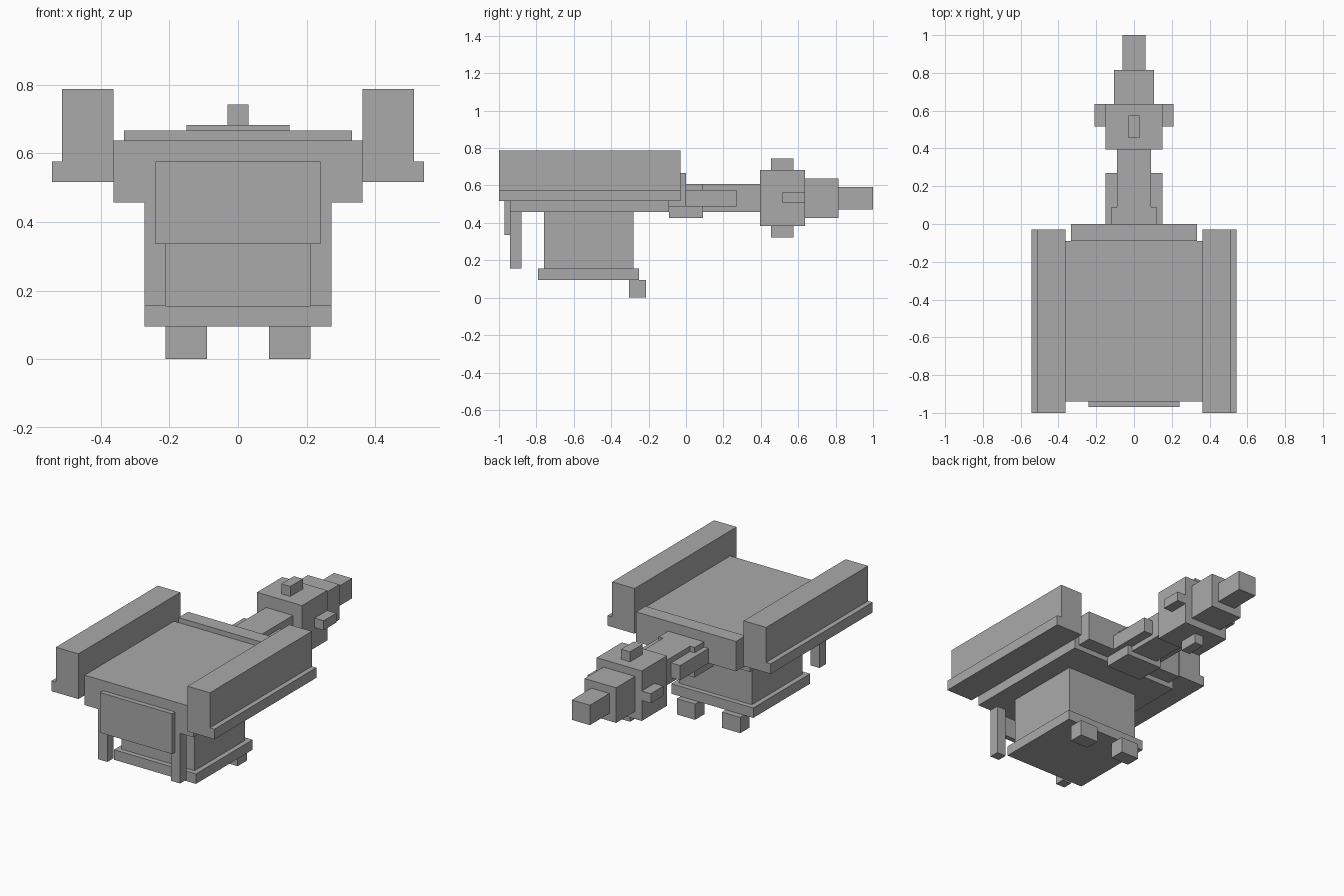
import bpy, bmesh

if "Cube" in bpy.data.objects:
    bpy.data.objects.remove(bpy.data.objects["Cube"])

grey = bpy.data.materials.new("plain_grey")
grey.diffuse_color = (0.4, 0.4, 0.4, 1)
grey.use_nodes = True
grey.node_tree.nodes["Principled BSDF"].inputs["Base Color"].default_value = grey.diffuse_color


def prism(name, profile, y0, y1):
    """Extrude an (x, z) outline along y."""
    bm = bmesh.new()
    face = bm.faces.new([bm.verts.new((x, y0, z)) for x, z in profile])
    out = bmesh.ops.extrude_face_region(bm, geom=[face])
    moved = [v for v in out["geom"] if isinstance(v, bmesh.types.BMVert)]
    bmesh.ops.translate(bm, verts=moved, vec=(0, y1 - y0, 0))
    bmesh.ops.recalc_face_normals(bm, faces=bm.faces)
    mesh = bpy.data.meshes.new(name)
    bm.to_mesh(mesh)
    bm.free()
    mesh.materials.append(grey)
    ob = bpy.data.objects.new(name, mesh)
    bpy.context.collection.objects.link(ob)
    return ob


def box(name, x, y, z):
    return prism(name, [(x[0], z[0]), (x[1], z[0]), (x[1], z[1]), (x[0], z[1])], *y)


def centred(name, half, y, z):
    return box(name, (-half, half), y, z)


def mirrored(ob):
    ob.modifiers.new("mirror", "MIRROR").use_mirror_merge = False


# Main hull, collar and front plate
centred("hull", 0.363, (-0.94, -0.09), (0.457, 0.637))
centred("collar", 0.333, (-0.09, 0.0), (0.487, 0.667))
centred("front_plate", 0.24, (-0.97, -0.94), (0.335, 0.577))

# Stepped side panels
mirrored(prism("side_panel", [(0.363, 0.516), (0.543, 0.516), (0.543, 0.577),
                              (0.513, 0.577), (0.513, 0.788), (0.363, 0.788)], -1.0, -0.03))

# Lower body, base, posts and feet
centred("lower_body", 0.243, (-0.76, -0.28), (0.155, 0.457))
centred("base", 0.273, (-0.79, -0.25), (0.095, 0.155))
mirrored(box("front_post", (0.212, 0.273), (-0.94, -0.88), (0.155, 0.457)))
mirrored(box("foot", (0.09, 0.211), (-0.305, -0.215), (0.0, 0.095)))

# Neck and its side arms
centred("neck_root", 0.12, (-0.09, 0.09), (0.427, 0.608))
centred("neck", 0.09, (0.09, 0.395), (0.457, 0.608))
mirrored(box("neck_arm", (0.09, 0.15), (0.0, 0.27), (0.487, 0.576)))

# Head, snout and small fins
centred("head", 0.15, (0.395, 0.635), (0.382, 0.683))
centred("snout", 0.105, (0.635, 0.815), (0.427, 0.638))
centred("snout_tip", 0.06, (0.815, 1.0), (0.472, 0.592))
mirrored(box("side_fin", (0.15, 0.21), (0.515, 0.635), (0.505, 0.562)))
centred("top_fin", 0.03, (0.455, 0.575), (0.683, 0.743))
centred("bottom_fin", 0.03, (0.455, 0.575), (0.322, 0.382))
